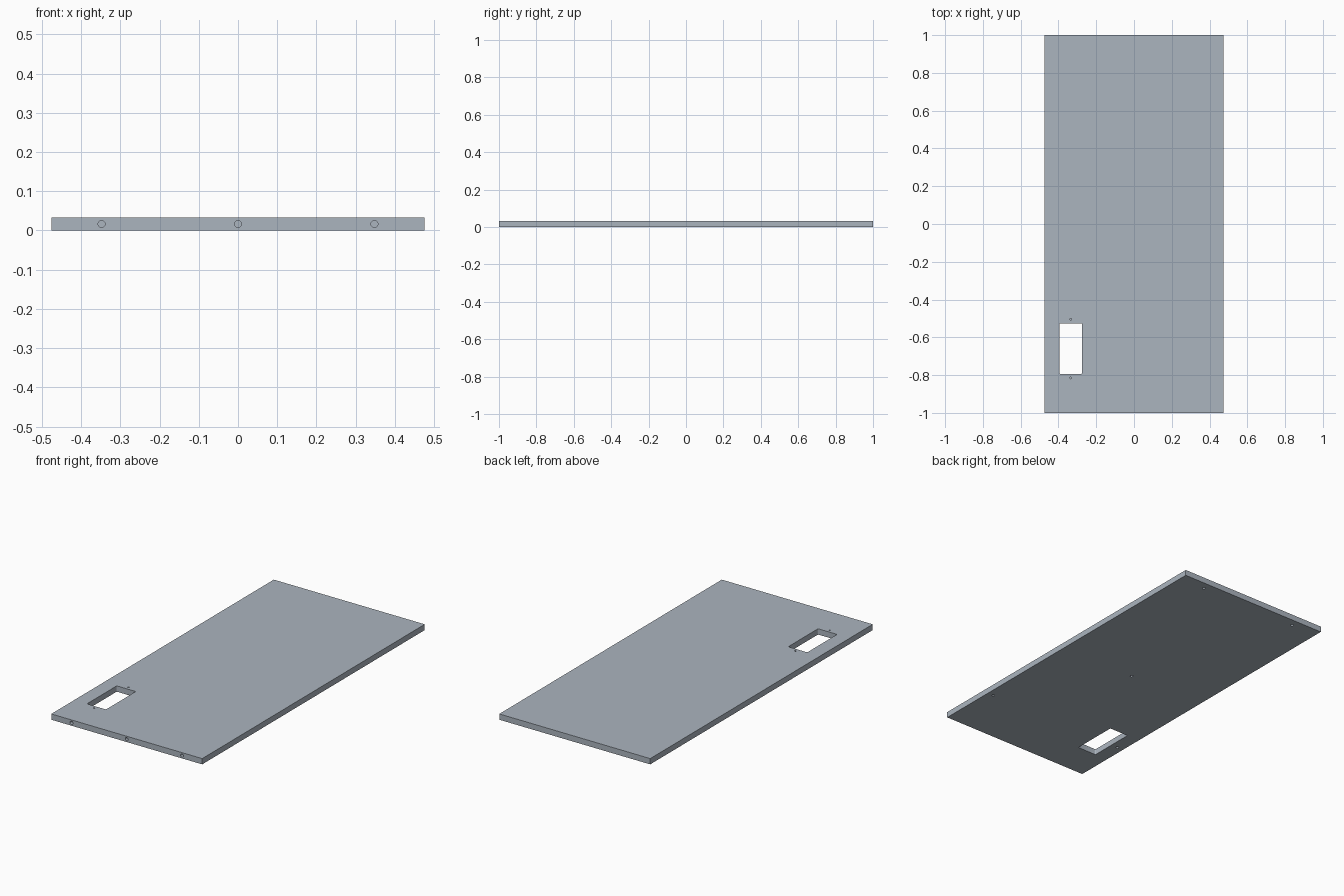
import bpy, bmesh, math
from mathutils import Matrix

if "Cube" in bpy.data.objects:
    bpy.data.objects.remove(bpy.data.objects["Cube"])

W, L, T = 0.95, 2.0, 0.033


def new_object(name, bm):
    mesh = bpy.data.meshes.new(name)
    bm.to_mesh(mesh)
    bm.free()
    ob = bpy.data.objects.new(name, mesh)
    bpy.context.collection.objects.link(ob)
    return ob


def box(bm, size, centre):
    m = Matrix.Translation(centre) @ Matrix.Diagonal((*size, 1))
    bmesh.ops.create_cube(bm, size=1, matrix=m)


def drill(bm, centre, radius, length, rot=Matrix()):
    bmesh.ops.create_cone(bm, cap_ends=True, segments=24, radius1=radius, radius2=radius,
                          depth=length, matrix=Matrix.Translation(centre) @ rot)


# Flat board in slate grey
bm = bmesh.new()
box(bm, (W, L, T), (0, 0, T / 2))
board = new_object("board", bm)
slate = bpy.data.materials.new("slate")
slate.diffuse_color = (0.41, 0.46, 0.52, 1)
slate.use_nodes = True
slate.node_tree.nodes["Principled BSDF"].inputs["Base Color"].default_value = slate.diffuse_color
board.data.materials.append(slate)

# Rectangular opening with slightly rounded corners
cx, cy = -0.335, -0.66
bm = bmesh.new()
box(bm, (0.12, 0.268, 0.2), (cx, cy, 0))
upright = [e for e in bm.edges
           if abs(e.verts[0].co.z - e.verts[1].co.z) > 0.1]
bmesh.ops.bevel(bm, geom=upright, offset=0.006, segments=4, profile=0.5, affect='EDGES')

# Screw holes in the top, either side of the opening
for y in (-0.505, -0.815):
    drill(bm, (cx, y, T), 0.0045, 0.04)

# Dowel holes in the front edge
turn = Matrix.Rotation(math.radians(90), 4, 'X')
for x in (-0.348, 0, 0.348):
    drill(bm, (x, -L / 2, T / 2), 0.009, 0.12, turn)

# Fixing holes in the underside
for x, y in ((-0.31, 0.955), (0.31, 0.955), (0, -0.02), (-0.437, -0.66), (0.437, -0.66)):
    drill(bm, (x, y, 0), 0.008, 0.04)
cutter = new_object("hole_cutter", bm)
cutter.data.materials.append(slate)
cutter.hide_render = True

# Cut all openings
mod = board.modifiers.new("openings", 'BOOLEAN')
mod.operation = 'DIFFERENCE'
mod.solver = 'EXACT'
mod.object = cutter
bpy.context.view_layer.objects.active = board
board.select_set(True)
bpy.ops.object.modifier_apply(modifier=mod.name)
bpy.data.objects.remove(cutter)
bpy.ops.object.shade_smooth_by_angle(angle=math.radians(30))
